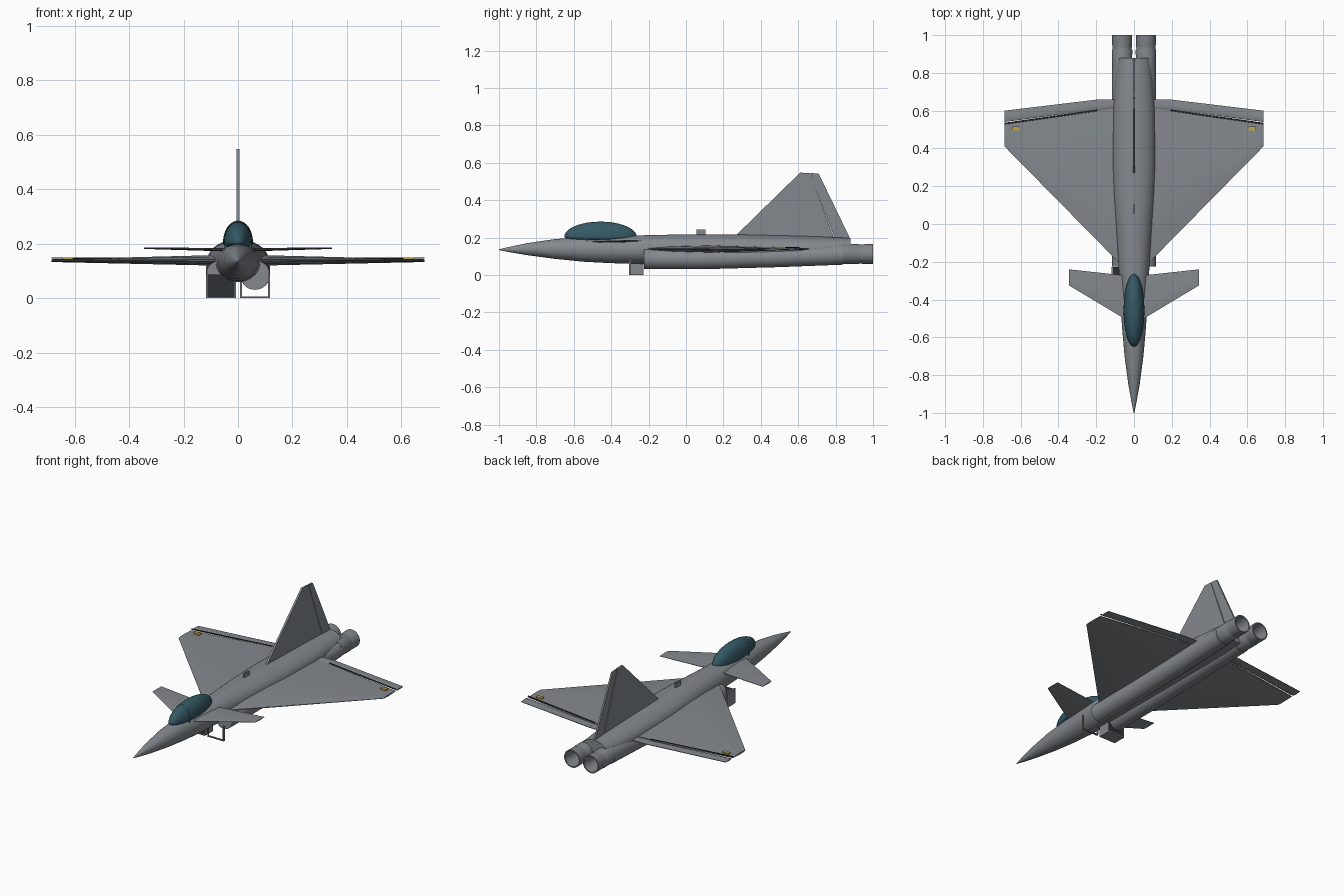
import bpy, bmesh, math

if "Cube" in bpy.data.objects:
    bpy.data.objects.remove(bpy.data.objects["Cube"])


def material(name, rgb):
    m = bpy.data.materials.new(name)
    m.diffuse_color = (*rgb, 1)
    m.use_nodes = True
    m.node_tree.nodes["Principled BSDF"].inputs["Base Color"].default_value = m.diffuse_color
    return m


GREY = material("airframe grey", (0.23, 0.25, 0.27))
METAL = material("nozzle grey", (0.21, 0.23, 0.25))
DARK = material("dark interior", (0.025, 0.03, 0.035))
GLASS = material("canopy teal", (0.035, 0.10, 0.13))
YELLOW = material("light yellow", (0.55, 0.38, 0.06))


def finish(name, bm, mat, smooth=None):
    bmesh.ops.recalc_face_normals(bm, faces=bm.faces)
    me = bpy.data.meshes.new(name)
    bm.to_mesh(me)
    bm.free()
    me.materials.append(mat)
    ob = bpy.data.objects.new(name, me)
    bpy.context.collection.objects.link(ob)
    if smooth:
        bpy.context.view_layer.objects.active = ob
        ob.select_set(True)
        bpy.ops.object.shade_smooth_by_angle(angle=math.radians(smooth))
        ob.select_set(False)
    return ob


def bridge(bm, rings):
    """Skin a list of equal point rings and cap both ends."""
    vs = [[bm.verts.new(p) for p in r] for r in rings]
    n = len(vs[0])
    for a, b in zip(vs, vs[1:]):
        for i in range(n):
            j = (i + 1) % n
            bm.faces.new((a[i], a[j], b[j], b[i]))
    bm.faces.new(vs[0])
    bm.faces.new(vs[-1][::-1])


def loft(name, sections, mat, x=0, n=32, smooth=35):
    """Round body along y; sections are (y, z, half width, half height)."""
    bm = bmesh.new()
    bridge(bm, [[(x + rx * math.cos(2 * math.pi * i / n), y,
                  z + rz * math.sin(2 * math.pi * i / n)) for i in range(n)]
                for y, z, rx, rz in sections])
    return finish(name, bm, mat, smooth)


def panel(name, root, tip, s, mat=GREY, blunt=0.3):
    """Tapered wing panel; stations are (x, y front, y back, z, thickness)."""
    bm = bmesh.new()
    rings = []
    for x, y0, y1, z, t in (root, tip):
        c, h = y1 - y0, t / 2
        rings.append([(s * x, y0 + c * f, z + h * k) for f, k in
                      ((0, .15), (.15, .7), (.4, 1), (1, blunt),
                       (1, -blunt), (.4, -1), (.15, -.7), (0, -.15))])
    bridge(bm, rings)
    return finish(name, bm, mat, 20)


def box(name, lo, hi, mat):
    bm = bmesh.new()
    bmesh.ops.create_cube(bm, size=1)
    for v in bm.verts:
        v.co = [(a + b) / 2 + c * (b - a) for a, b, c in zip(lo, hi, v.co)]
    return finish(name, bm, mat)


def prism(name, yz, half, mat):
    """Upright plate from a side outline."""
    bm = bmesh.new()
    bridge(bm, [[(x, y, z) for y, z in yz] for x in (-half, half)])
    return finish(name, bm, mat)


# Fuselage
loft("fuselage", [(-1, .135, .002, .002), (-.95, .136, .012, .013),
                  (-.85, .138, .030, .032), (-.7, .139, .050, .053),
                  (-.55, .137, .063, .066), (-.4, .135, .073, .072),
                  (-.2, .136, .083, .077), (0, .138, .097, .079),
                  (.15, .138, .108, .079), (.3, .138, .113, .078),
                  (.6, .136, .110, .073), (.75, .135, .1, .069),
                  (.88, .135, .086, .062)], GREY, n=40)

# Canopy: upper half of an ellipsoid, with a thin frame hoop
bm = bmesh.new()
bmesh.ops.create_uvsphere(bm, u_segments=32, v_segments=24, radius=1)
for v in bm.verts:
    x, y, z = v.co
    v.co = (.055 * x, -.457 + .193 * y, .205 + (.08 if z > 0 else .03) * z)
finish("canopy", bm, GLASS, 40)
k = math.sqrt(1 - (.073 / .193) ** 2) + .012
loft("canopy_frame", [(-.533, .205, .055 * k, .08 * k),
                      (-.529, .205, .055 * k, .08 * k)], GLASS)

# Fin, rudder and spine antenna
prism("fin", [(.26, .205), (.61, .547), (.662, .545), (.797, .18), (.3, .18)], .006, GREY)
prism("rudder", [(.669, .545), (.71, .541), (.875, .20), (.875, .18), (.806, .18)], .005, GREY)
prism("rudder_gap", [(.662, .543), (.669, .543), (.806, .19), (.797, .19)], .003, METAL)
box("spine_antenna", (-.004, .055, .20), (.004, .103, .243), GREY)

for s, side in ((-1, "left"), (1, "right")):
    # Wing, trailing-edge flaps, hinge gap and tip light
    panel(side + "_wing", (.05, -.235, .62, .139, .040), (.685, .41, .53, .138, .010), s)
    panel(side + "_inner_flap", (.05, .615, .66, .139, .012), (.185, .60, .66, .139, .011), s)
    panel(side + "_elevon", (.185, .607, .66, .139, .012), (.685, .54, .60, .138, .008), s)
    panel(side + "_hinge_gap", (.19, .598, .607, .147, .004), (.685, .527, .536, .147, .004),
          s, DARK, 1)
    a, b = sorted((s * .605, s * .645))
    box(side + "_wing_light", (a, .495, .141), (b, .515, .149), YELLOW)

    # Canard
    panel(side + "_canard", (.05, -.502, -.272, .178, .012), (.345, -.325, -.24, .184, .006), s)

    # Engine duct and hollow nozzle
    loft(side + "_engine_duct", [(-.225, .085, .054, .054), (.1, .086, .055, .055),
                                 (.5, .097, .055, .055), (.84, .109, .054, .054)],
         GREY, x=s * .063)
    loft(side + "_nozzle", [(y, .112, r, r) for y, r in
                            ((.83, .053), (.92, .054), (.93, .050), (.94, .052),
                             (1, .053), (1, .046), (.9, .034))], METAL, x=s * .063)
    loft(side + "_exhaust", [(.902, .112, .033, .033), (.908, .112, .033, .033)],
         DARK, x=s * .063)

    # Intake lip: a thin rectangular frame
    back = -.228 if s < 0 else -.295
    for part, x0, x1, z0, z1 in (("outer", .111, .118, 0, .09), ("inner", .008, .014, 0, .09),
                                 ("bottom", .008, .118, 0, .006)):
        a, b = sorted((s * x0, s * x1))
        box(f"{side}_intake_{part}_lip", (a, -.305, z0), (b, back, z1), GREY)

# Dark throat behind the left intake lip
box("left_intake_throat", (-.111, -.296, .006), (-.014, -.23, .088), DARK)
